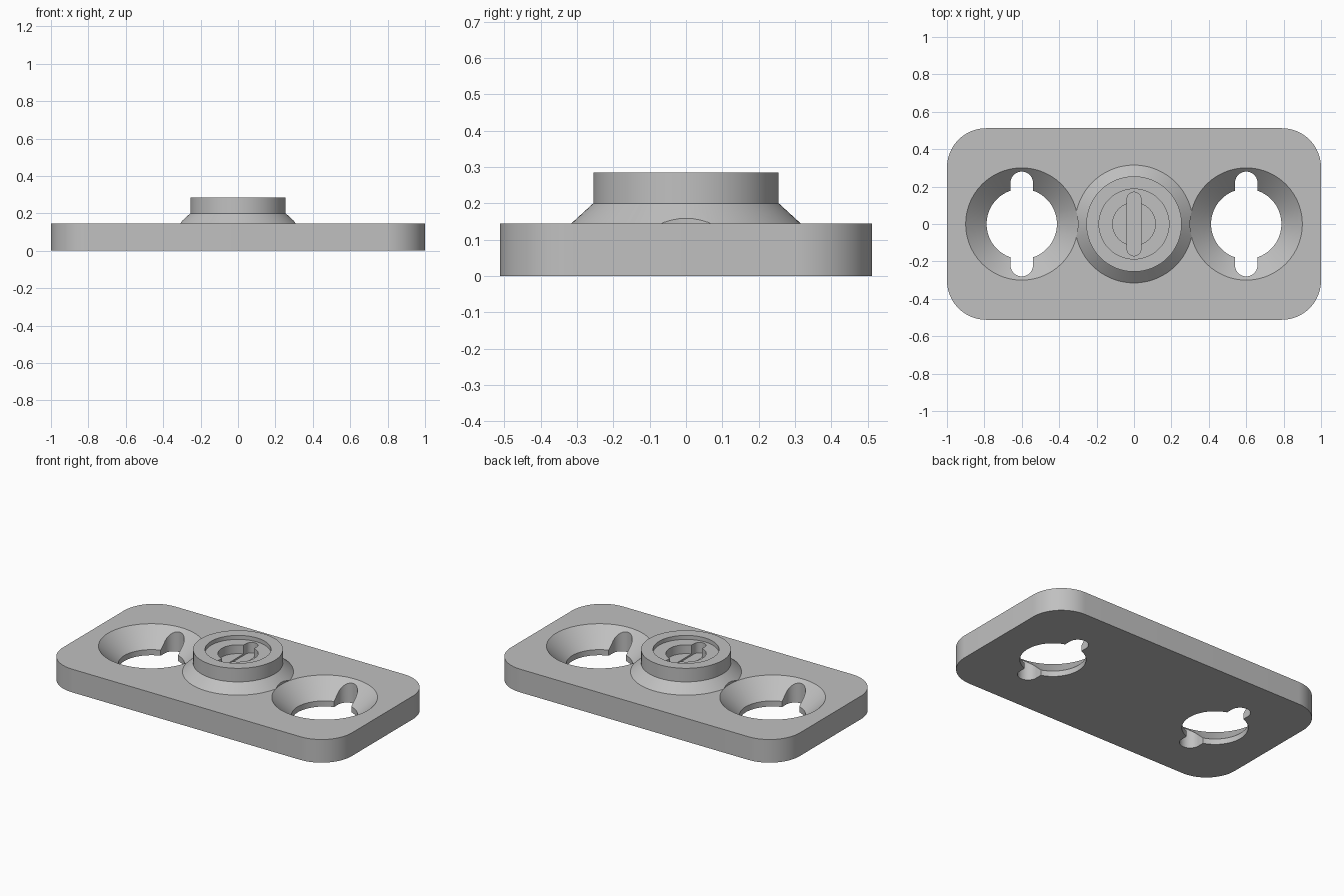
import bpy
import bmesh
import math

cube = bpy.data.objects.get("Cube")
if cube:
    bpy.data.objects.remove(cube, do_unlink=True)

PLATE_TOP = 0.145
SEGMENTS = 96

grey = bpy.data.materials.new("plain grey")
grey.use_nodes = True
colour = (0.53, 0.53, 0.53, 1)
grey.diffuse_color = colour
grey.node_tree.nodes["Principled BSDF"].inputs["Base Color"].default_value = colour


def make_object(name, bm):
    bmesh.ops.recalc_face_normals(bm, faces=bm.faces[:])
    mesh = bpy.data.meshes.new(name)
    bm.to_mesh(mesh)
    bm.free()
    mesh.materials.append(grey)
    obj = bpy.data.objects.new(name, mesh)
    bpy.context.collection.objects.link(obj)
    return obj


def loft(name, rings):
    """Closed solid through matching rings of points."""
    bm = bmesh.new()
    loops = [[bm.verts.new(p) for p in ring] for ring in rings]
    for low, high in zip(loops, loops[1:]):
        for i in range(len(low)):
            j = (i + 1) % len(low)
            bm.faces.new((low[i], low[j], high[j], high[i]))
    bm.faces.new(loops[0][::-1])
    bm.faces.new(loops[-1])
    return make_object(name, bm)


def turned(name, profile, x=0):
    """Solid of revolution from (radius, height) pairs."""
    angles = [2 * math.pi * i / SEGMENTS for i in range(SEGMENTS)]
    return loft(name, [[(x + r * math.cos(a), r * math.sin(a), z) for a in angles]
                       for r, z in profile])


def rounded_block(name, half_x, half_y, radius, z0, z1, x=0, steps=20):
    """Upright block with rounded corners."""
    outline = []
    for k, (sx, sy) in enumerate(((1, 1), (-1, 1), (-1, -1), (1, -1))):
        for i in range(steps + 1):
            a = math.pi / 2 * (k + i / steps)
            outline.append((x + sx * (half_x - radius) + radius * math.cos(a),
                            sy * (half_y - radius) + radius * math.sin(a)))
    return loft(name, [[(px, py, z) for px, py in outline] for z in (z0, z1)])


def combine(target, other, operation):
    """Apply a boolean and discard the second solid."""
    mod = target.modifiers.new("boolean", 'BOOLEAN')
    mod.operation = operation
    mod.solver = 'EXACT'
    mod.object = other
    bpy.context.view_layer.objects.active = target
    bpy.ops.object.modifier_apply(modifier=mod.name)
    bpy.data.objects.remove(other, do_unlink=True)


# Rounded base plate with a flared central boss
plate = rounded_block("mounting_plate", 1, 0.512, 0.21, 0, PLATE_TOP)
boss = turned("boss", [(0.315, 0.1), (0.315, PLATE_TOP), (0.255, 0.2), (0.255, 0.285)])
combine(plate, boss, 'UNION')

# Countersunk keyed holes on both sides
for x in (-0.6, 0.6):
    sink = turned("countersink", [(0.188, -0.1), (0.188, 0.035),
                                  (0.3, PLATE_TOP), (0.3, 0.4)], x)
    combine(plate, sink, 'DIFFERENCE')
    slot = rounded_block("key_slot", 0.06, 0.28, 0.0595, -0.1, 0.4, x)
    combine(plate, slot, 'DIFFERENCE')

# Stepped recess and keyed pocket in the boss
for radius, floor in ((0.187, 0.26), (0.114, 0.205)):
    recess = turned("recess", [(radius, floor), (radius, 0.4)])
    combine(plate, recess, 'DIFFERENCE')
slot = rounded_block("pocket_slot", 0.037, 0.17, 0.0365, 0.195, 0.4)
combine(plate, slot, 'DIFFERENCE')

# Smooth the curved walls while keeping crisp edges
bpy.ops.object.select_all(action='DESELECT')
plate.select_set(True)
bpy.context.view_layer.objects.active = plate
bpy.ops.object.shade_smooth_by_angle(angle=math.radians(25))
